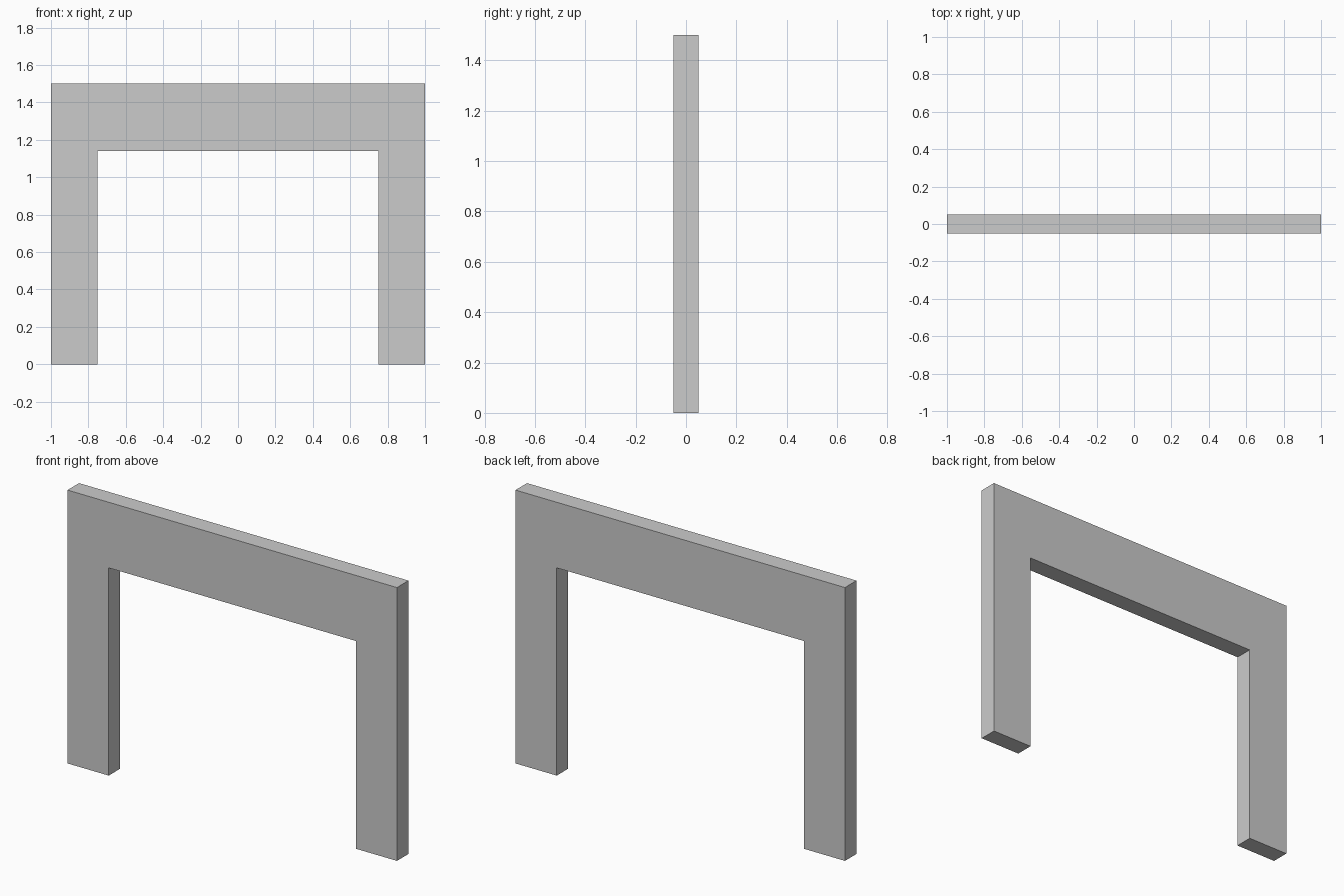
import bpy
import bmesh

if "Cube" in bpy.data.objects:
    bpy.data.objects.remove(bpy.data.objects["Cube"])

DEPTH = 0.10
HALF_W, HEIGHT = 1.0, 1.5          # outer size
OPEN_HALF_W, OPEN_H = 0.75, 1.14   # opening size

# Frame outline: right half, then mirrored to the left
right = [(OPEN_HALF_W, OPEN_H), (OPEN_HALF_W, 0), (HALF_W, 0), (HALF_W, HEIGHT)]
outline = right + [(-x, z) for x, z in reversed(right)]

# Extrude the outline through the thickness
bm = bmesh.new()
face = bm.faces.new([bm.verts.new((x, -DEPTH / 2, z)) for x, z in outline])
result = bmesh.ops.extrude_face_region(bm, geom=[face], use_keep_orig=True)
moved = [g for g in result["geom"] if isinstance(g, bmesh.types.BMVert)]
bmesh.ops.translate(bm, verts=moved, vec=(0, DEPTH, 0))
bmesh.ops.recalc_face_normals(bm, faces=bm.faces)

mesh = bpy.data.meshes.new("door_frame")
bm.to_mesh(mesh)
bm.free()
bpy.context.collection.objects.link(bpy.data.objects.new("door_frame", mesh))
